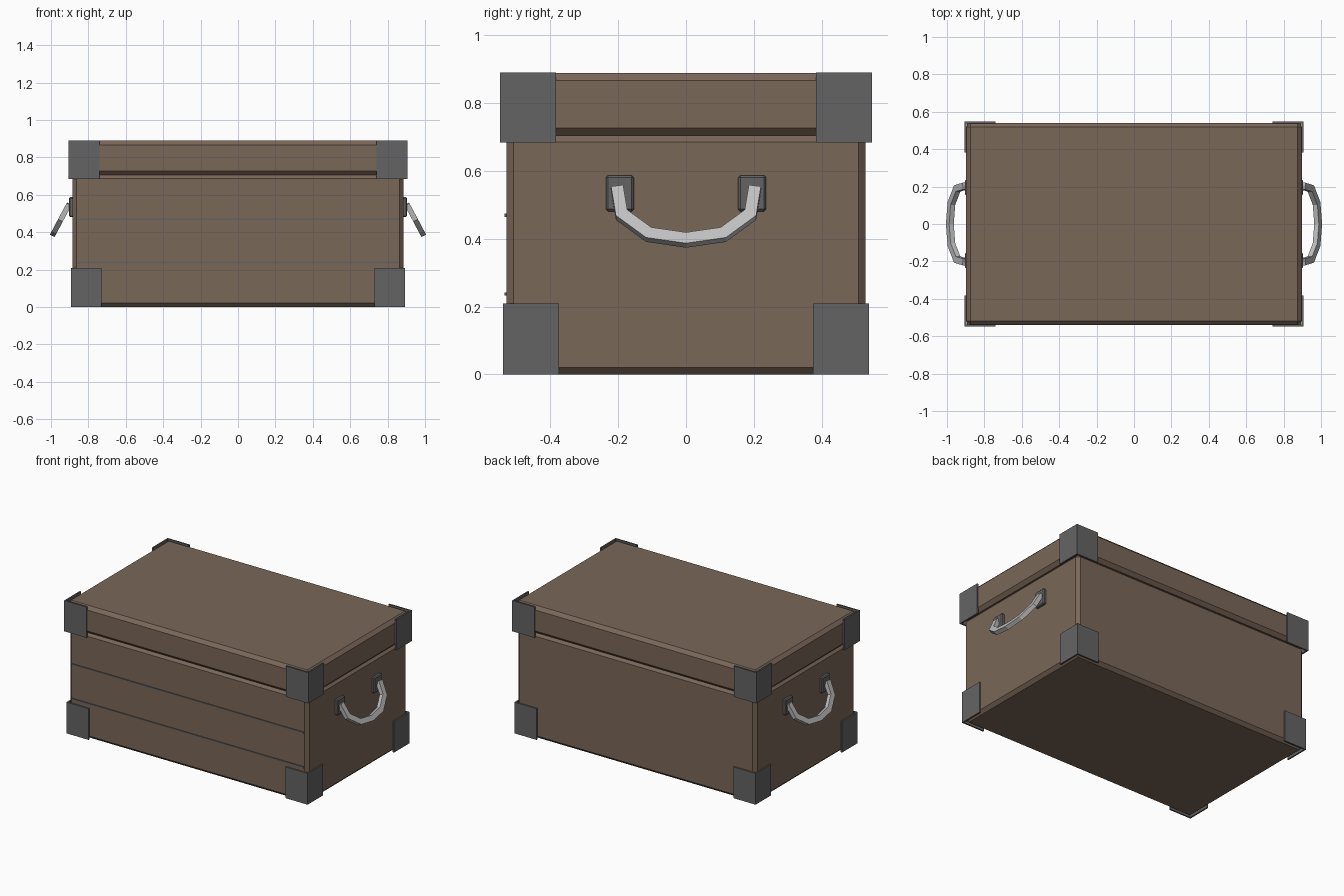
import bpy, bmesh, math
from mathutils import Vector

if "Cube" in bpy.data.objects:
    bpy.data.objects.remove(bpy.data.objects["Cube"])


def material(name, rgb):
    m = bpy.data.materials.new(name)
    m.use_nodes = True
    m.diffuse_color = (*rgb, 1)
    m.node_tree.nodes["Principled BSDF"].inputs["Base Color"].default_value = (*rgb, 1)
    return m


BROWN = material("brown_leather", (0.195, 0.135, 0.098))
GREY = material("dark_steel", (0.127, 0.127, 0.127))
SILVER = material("light_metal", (0.53, 0.53, 0.53))


def finish(name, bm, mat):
    bmesh.ops.recalc_face_normals(bm, faces=bm.faces)
    mesh = bpy.data.meshes.new(name)
    bm.to_mesh(mesh)
    bm.free()
    mesh.materials.append(mat)
    ob = bpy.data.objects.new(name, mesh)
    bpy.context.collection.objects.link(ob)
    return ob


def box(name, lo, hi, mat, bevel=0):
    """Box between two corners, with optional chamfered edges."""
    lo, hi = Vector(lo), Vector(hi)
    bm = bmesh.new()
    bmesh.ops.create_cube(bm, size=1)
    for v in bm.verts:
        v.co = (lo + hi) / 2 + v.co * (hi - lo)
    if bevel:
        bmesh.ops.bevel(bm, geom=bm.edges[:], offset=bevel, segments=1, affect='EDGES')
    return finish(name, bm, mat)


def bracket(name, sx, sy, x, y, z0, z1, size=0.165, thick=0.01):
    """L-shaped corner plate with its outer corner at (x, y)."""
    a, b, t = x - size, y - size, thick
    outline = [(x, y), (a, y), (a, y - t), (x - t, y - t), (x - t, b), (x, b)]
    bm = bmesh.new()
    face = bm.faces.new([bm.verts.new((sx * px, sy * py, z0)) for px, py in outline])
    top = bmesh.ops.extrude_face_region(bm, geom=[face])["geom"]
    for v in top:
        if isinstance(v, bmesh.types.BMVert):
            v.co.z = z1
    return finish(name, bm, GREY)


def handle(name, side):
    """Rectangular bar swept along a hanging arc in a tilted plane."""
    half = [(0.203, 0), (0.19, 0.09), (0.11, 0.156)]
    path = [Vector(p) for p in half + [(0, 0.174)] + [(-y, s) for y, s in reversed(half)]]
    tilt, width, thick = math.radians(28), 0.018, 0.014
    down = Vector((math.sin(tilt), 0, -math.cos(tilt)))
    out = Vector((math.cos(tilt), 0, math.sin(tilt)))
    pivot = Vector((0.903, 0, 0.55))
    bm = bmesh.new()
    rings = []
    for i, p in enumerate(path):
        d1 = (p - path[max(i - 1, 0)]).normalized()
        d2 = (path[min(i + 1, len(path) - 1)] - p).normalized()
        along = (d1 + d2).normalized()
        ref = d1 if i else d2
        side_dir = Vector((along.y, -along.x)) * width / along.dot(ref)
        ring = []
        for u, w in ((-1, -1), (1, -1), (1, 1), (-1, 1)):
            q = p + side_dir * u
            co = pivot + down * q.y + out * (w * thick) + Vector((0, q.x, 0))
            ring.append(bm.verts.new((co.x * side, co.y, co.z)))
        rings.append(ring)
    for r1, r2 in zip(rings, rings[1:]):
        for k in range(4):
            n = (k + 1) % 4
            bm.faces.new((r1[k], r1[n], r2[n], r2[k]))
    bm.faces.new(rings[0])
    bm.faces.new(rings[-1])
    return finish(name, bm, SILVER)


# Chest body and lid
box("chest_body", (-0.885, -0.53, 0), (0.885, 0.53, 0.707), BROWN, 0.021)
box("lid", (-0.897, -0.54, 0.705), (0.897, 0.54, 0.889), BROWN, 0.022)

# Thin trim lines across the front
for label, z in (("lower", 0.237), ("upper", 0.469)):
    box(label + "_front_trim", (-0.86, -0.535, z - 0.005), (0.86, -0.525, z + 0.005), GREY)

# Corner plates on the lid and the base
for sx, xname in ((1, "left"), (-1, "right")):
    for sy, yname in ((1, "back"), (-1, "front")):
        where = f"_{yname}_{xname}"
        bracket("lid_corner" + where, sx, sy, 0.905, 0.548, 0.684, 0.89)
        bracket("base_corner" + where, sx, sy, 0.894, 0.54, 0, 0.209)

# Side handles with their mounting plates
for side, sname in ((1, "left"), (-1, "right")):
    for sy, yname in ((1, "back"), (-1, "front")):
        y = sy * 0.195
        x0, x1 = sorted((side * 0.875, side * 0.904))
        box(f"handle_mount_{yname}_{sname}", (x0, y - 0.041, 0.481),
            (x1, y + 0.041, 0.587), GREY, 0.006)
    handle(sname + "_handle", side)
